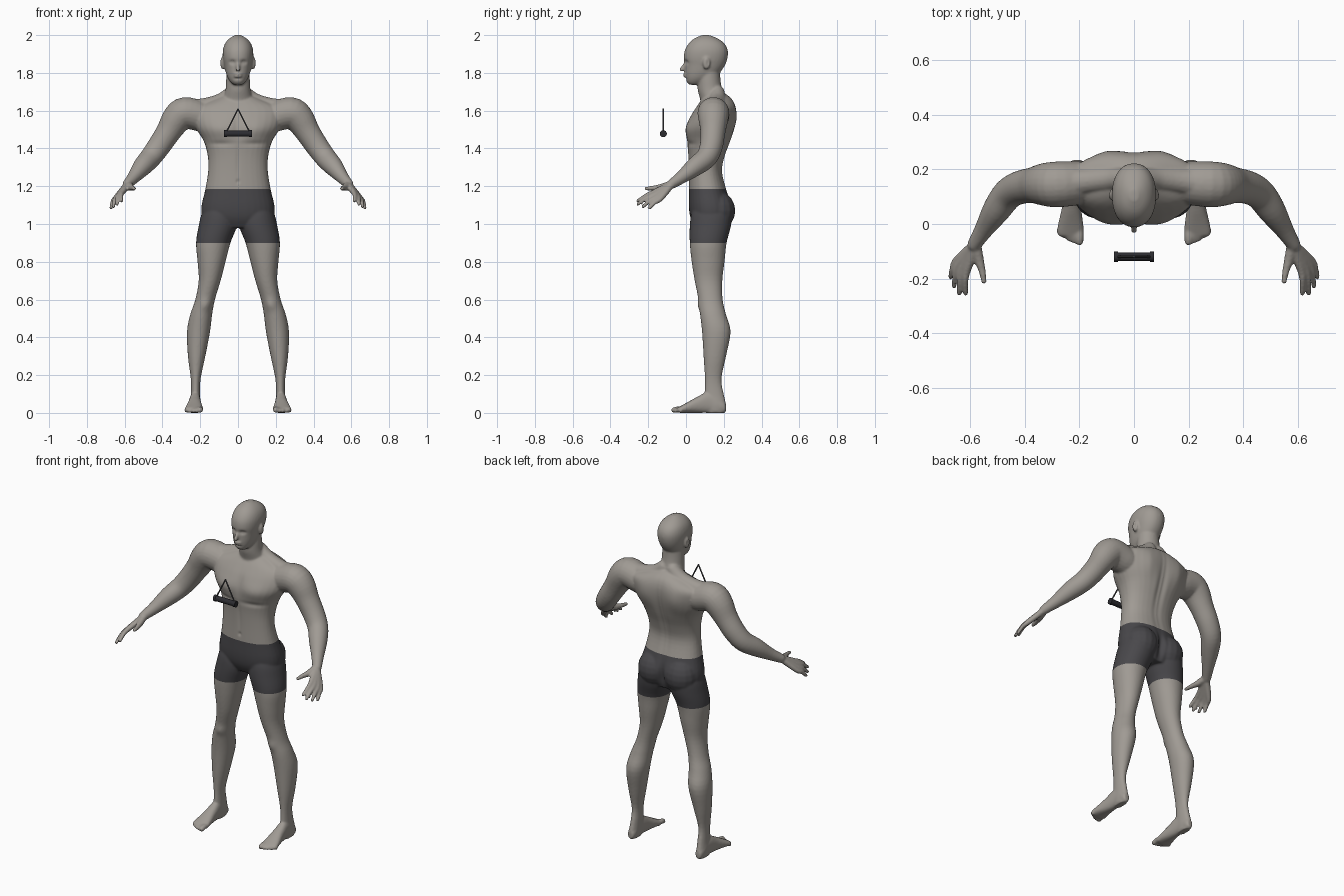
import bpy, bmesh, math
from mathutils import Vector, Matrix

if "Cube" in bpy.data.objects:
    bpy.data.objects.remove(bpy.data.objects["Cube"], do_unlink=True)


def material(name, color):
    m = bpy.data.materials.new(name)
    m.use_nodes = True
    m.diffuse_color = (*color, 1)
    node = next(n for n in m.node_tree.nodes if n.type == "BSDF_PRINCIPLED")
    node.inputs["Base Color"].default_value = (*color, 1)
    node.inputs["Roughness"].default_value = 0.6
    return m


skin = material("warm grey skin", (0.35, 0.325, 0.295))
cloth = material("charcoal cloth", (0.066, 0.064, 0.07))
black = material("black bar", (0.025, 0.025, 0.03))
wire_grey = material("dark wire", (0.07, 0.07, 0.075))


def smooth_rows(rows, steps=4):
    """Catmull-Rom interpolation of rows of numbers."""
    out = []
    for i in range(len(rows) - 1):
        p = [rows[max(0, min(len(rows) - 1, i + k))] for k in (-1, 0, 1, 2)]
        for s in range(steps):
            t = s / steps
            out.append([b + 0.5 * t * (c - a + t * (2*a - 5*b + 4*c - d + t * (3*(b - c) + d - a)))
                        for a, b, c, d in zip(*p)])
    return out + [list(rows[-1])]


def skin_rings(bm, rings):
    loops = [[bm.verts.new(p) for p in ring] for ring in rings]
    for a, b in zip(loops, loops[1:]):
        for i in range(len(a)):
            j = (i + 1) % len(a)
            bm.faces.new((a[i], a[j], b[j], b[i]))
    bm.faces.new(loops[0][::-1])
    bm.faces.new(loops[-1])


def loft(bm, rows, axis="z", side=1, power=2.3, n=32):
    """Rows are (position, x min, x max, other min, other max)."""
    def bend(v):
        return math.copysign(abs(v) ** (2 / power), v)
    rings = []
    for t, a0, a1, b0, b1 in smooth_rows(rows):
        ring = []
        for i in range(n):
            ang = math.tau * i / n
            x = side * ((a0 + a1) / 2 + (a1 - a0) / 2 * bend(math.cos(ang)))
            o = (b0 + b1) / 2 + (b1 - b0) / 2 * bend(math.sin(ang))
            ring.append((x, o, t) if axis == "z" else (x, t, o))
        rings.append(ring)
    skin_rings(bm, rings)


def tube(bm, rows, side=1, n=16):
    """Rows are (x, y, z, radius); the ends are rounded."""
    rows = smooth_rows(rows)
    pts = [Vector((side * r[0], r[1], r[2])) for r in rows]
    rings = []
    for i, p in enumerate(pts):
        d = (pts[min(i + 1, len(pts) - 1)] - pts[max(i - 1, 0)]).normalized()
        rot = d.to_track_quat("Z", "Y").to_matrix()
        rings.append([p + rot @ Vector((math.cos(math.tau * k / n), math.sin(math.tau * k / n), 0))
                      * rows[i][3] for k in range(n)])
    skin_rings(bm, rings)
    for p, r in ((pts[0], rows[0][3]), (pts[-1], rows[-1][3])):
        ball(bm, p, (r, r, r))


def ball(bm, center, radii, side=1):
    c = Vector((side * center[0], center[1], center[2]))
    bmesh.ops.create_uvsphere(bm, u_segments=16, v_segments=10, radius=1,
                              matrix=Matrix.Translation(c) @ Matrix.Diagonal((*radii, 1)))


def symmetric(rows):
    return [(z, -w, w, f, b) for z, w, f, b in rows]


bm = bmesh.new()
# Torso and neck
loft(bm, symmetric([
    (0.98, .13, .05, .21), (1.03, .185, .025, .235), (1.09, .194, .015, .245), (1.18, .174, .015, .215),
    (1.28, .158, .015, .192), (1.36, .160, .012, .207), (1.44, .182, .005, .236), (1.51, .225, .004, .256),
    (1.57, .24, .024, .265), (1.62, .225, .055, .262), (1.66, .13, .085, .245), (1.69, .05, .11, .21)]))
loft(bm, symmetric([(1.6, .085, .085, .23), (1.66, .078, .075, .215), (1.71, .066, .062, .193),
                    (1.76, .063, .06, .183), (1.82, .06, .06, .18)]), power=2)
# Head
loft(bm, symmetric([
    (1.737, .022, .02, .07), (1.748, .036, .006, .10), (1.77, .052, -.002, .14), (1.80, .064, -.006, .178),
    (1.84, .073, -.007, .206), (1.88, .080, -.012, .22), (1.92, .080, -.006, .221), (1.955, .069, .014, .204),
    (1.982, .046, .044, .168), (2.0, .015, .085, .125)]), power=2.2)
# Nose and lips
tube(bm, [(0, .002, 1.862, .008), (0, -.01, 1.84, .009), (0, -.023, 1.818, .012)])
ball(bm, (0, -.002, 1.788), (.024, .016, .013))

LEG = [(0, .206, .25, .11, .205), (.04, .2, .255, .095, .213), (.1, .2, .25, .098, .2), (.18, .198, .25, .1, .188),
       (.3, .173, .265, .093, .212), (.43, .148, .27, .085, .236), (.52, .137, .253, .075, .212),
       (.6, .122, .226, .066, .194), (.7, .092, .208, .046, .192), (.8, .066, .214, .03, .204),
       (.9, .04, .222, .02, .215), (.99, .006, .208, .02, .238), (1.06, .01, .19, .03, .24), (1.12, .05, .15, .06, .2)]
FOOT = [(.212, .212, .243, .006, .045), (.19, .203, .252, 0, .07), (.12, .199, .256, 0, .11),
        (.06, .194, .264, 0, .085), (0, .186, .278, 0, .052), (-.03, .185, .282, 0, .036), (-.045, .192, .275, .004, .028)]
ARM = [(.2, .15, 1.57, .08), (.28, .145, 1.588, .084), (.325, .145, 1.555, .079), (.37, .142, 1.485, .066),
       (.42, .133, 1.41, .061), (.463, .108, 1.352, .057), (.505, .05, 1.305, .051), (.55, -.02, 1.25, .035),
       (.585, -.075, 1.212, .026)]
# Knuckle and fingertip of each finger
FINGERS = [((.612, -.17, 1.168), (.616, -.255, 1.122)), ((.628, -.163, 1.157), (.64, -.255, 1.106)),
           ((.642, -.15, 1.145), (.659, -.228, 1.092)), ((.65, -.133, 1.135), (.672, -.195, 1.084))]

for s in (1, -1):
    loft(bm, LEG, side=s, power=2.05)
    loft(bm, FOOT, "y", s)
    # Toes
    for i in range(5):
        r = .015 if i == 0 else .0115 - .0006 * i
        x, tip = .2 + .0185 * i, -.064 + .0022 * i * i
        tube(bm, [(x, -.02, .018, r), (x, (tip - .02) / 2, .02, r), (x, tip, r, r)], s)
    # Arm, trapezius and buttock
    tube(bm, ARM, s, 24)
    tube(bm, [(.03, .165, 1.695, .04), (.09, .165, 1.647, .045), (.19, .155, 1.615, .05), (.28, .145, 1.6, .07)], s)
    ball(bm, (.09, .165, 1.07), (.098, .096, .105), s)
    # Palm, fingers and thumb
    for k, tip in FINGERS:
        mid = [(a + b) / 2 for a, b in zip(k, tip)]
        wrist = (.58 + .15 * (k[0] - .63), -.075, 1.212)
        tube(bm, [(*wrist, .019), (*k, .0145), (mid[0] + .004, mid[1], mid[2] + .005, .0115), (*tip, .0095)], s)
    tube(bm, [(.578, -.085, 1.208, .02), (.568, -.13, 1.195, .018), (.556, -.175, 1.19, .013), (.55, -.21, 1.187, .0105)], s)
    # Ear
    ball(bm, (.082, .108, 1.852), (.012, .02, .034), s)


def make_object(name, bm, mats):
    me = bpy.data.meshes.new(name)
    bmesh.ops.recalc_face_normals(bm, faces=bm.faces)
    bm.to_mesh(me)
    bm.free()
    ob = bpy.data.objects.new(name, me)
    bpy.context.collection.objects.link(ob)
    for m in mats:
        me.materials.append(m)
    return ob


# Fuse all body parts into one smooth skin
body = make_object("body", bm, (skin, cloth))
fuse = body.modifiers.new("fuse", "REMESH")
fuse.mode = "VOXEL"
fuse.voxel_size = 0.006
relax = body.modifiers.new("relax", "SMOOTH")
relax.factor, relax.iterations = 0.5, 5
fused = bpy.data.meshes.new_from_object(body.evaluated_get(bpy.context.evaluated_depsgraph_get()))
body.modifiers.clear()

# Soft dents and bulges: center, radii, push (mirrored)
SHAPING = [
    ((.031, -.01, 1.856), (.017, .03, .011), (0, .014, 0)),      # eye sockets
    ((.031, -.01, 1.855), (.009, .03, .006), (0, -.005, 0)),     # eyeballs
    ((.012, -.02, 1.787), (.016, .03, .0035), (0, .006, 0)),     # mouth
    ((0, 0, 1.77), (.02, .03, .006), (0, .005, 0)),              # chin crease
    ((.085, .115, 1.852), (.02, .007, .015), (-.006, 0, 0)),     # ear hollow
    ((.01, .25, 1.4), (.018, .07, .19), (0, -.009, 0)),          # spine
    ((.003, .25, 1.06), (.016, .08, .07), (0, -.022, 0)),        # buttock cleft
    ((.005, 0, 1.53), (.018, .06, .07), (0, .006, 0)),           # sternum
    ((.1, .02, 1.5), (.07, .06, .05), (0, -.012, 0)),            # chest
    ((.09, .02, 1.425), (.07, .06, .014), (0, .006, 0)),         # chest crease
    ((.1, .25, 1.55), (.05, .05, .08), (0, .01, 0)),             # shoulder blade
    ((0, .01, 1.225), (.008, .04, .01), (0, .006, 0)),           # navel
    ((0, .01, 1.33), (.01, .05, .1), (0, .004, 0)),              # belly line
    ((.17, .075, .57), (.03, .04, .03), (0, -.008, 0)),          # kneecap
]
bm = bmesh.new()
bm.from_mesh(fused)
for v in bm.verts:
    move = Vector()
    for c, r, push in SHAPING:
        q = sum(((p - a) / b) ** 2 for p, a, b in zip((abs(v.co.x), v.co.y, v.co.z), c, r))
        if q < 9:
            move += Vector(push) * math.exp(-q)
    if v.co.x < 0:
        move.x = -move.x
    v.co += move

# Shorts: clean hem and waist cuts
HEM, WAIST = 0.9, 1.185
for z in (HEM, WAIST):
    bmesh.ops.bisect_plane(bm, geom=bm.verts[:] + bm.edges[:] + bm.faces[:],
                           plane_co=(0, 0, z), plane_no=(0, 0, 1), dist=1e-5)
for f in bm.faces:
    c = f.calc_center_median()
    f.material_index = int(HEM < c.z < WAIST and abs(c.x) < 0.35)
    f.smooth = True
bm.to_mesh(body.data)
bm.free()

# Hanging bar with end rims
BAR_Y, BAR_Z = -0.12, 1.478
bm = bmesh.new()
turn = Matrix.Rotation(math.pi / 2, 4, "Y")
for x, r, length in ((0, .016, .146), (.066, .0185, .014), (-.066, .0185, .014)):
    bmesh.ops.create_cone(bm, cap_ends=True, segments=24, radius1=r, radius2=r, depth=length,
                          matrix=Matrix.Translation((x, BAR_Y, BAR_Z)) @ turn)
bar = make_object("hanging_bar", bm, (black,))

# Triangular wire
bm = bmesh.new()
for s in (1, -1):
    tube(bm, [(.066, BAR_Y, BAR_Z, .004), (0, BAR_Y, 1.608, .004)], s, 10)
wire = make_object("hanger_wire", bm, (wire_grey,))

for ob in (bar, wire):
    bpy.ops.object.select_all(action="DESELECT")
    ob.select_set(True)
    bpy.context.view_layer.objects.active = ob
    bpy.ops.object.shade_smooth_by_angle()
